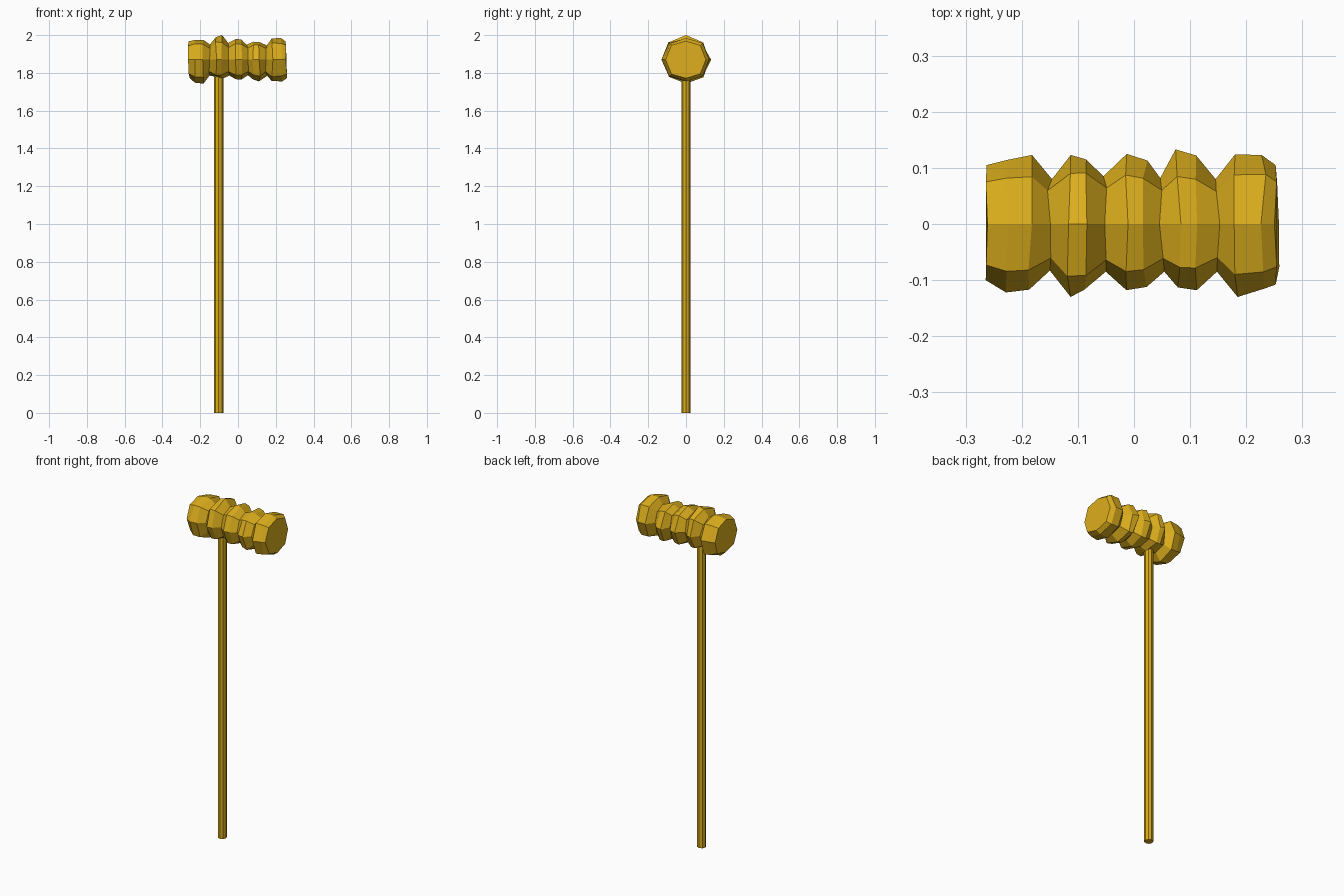
import bpy, bmesh, random
from math import sin, cos, pi

random.seed(4)
SIDES = 8
CENTRE_Z = 1.87

mat = bpy.data.materials.new("golden_wood")
mat.diffuse_color = (0.71, 0.42, 0.012, 1)


def finish(bm, name):
    bmesh.ops.recalc_face_normals(bm, faces=bm.faces)
    me = bpy.data.meshes.new(name)
    bm.to_mesh(me)
    bm.free()
    me.materials.append(mat)
    ob = bpy.data.objects.new(name, me)
    bpy.context.collection.objects.link(ob)
    return ob


# Head rings: x, then reach to the back, top, front and bottom
rings = [
    (-0.26, 0.105, 0.097, 0.100, 0.098),
    (-0.225, 0.115, 0.105, 0.122, 0.122),
    (-0.185, 0.123, 0.104, 0.117, 0.127),
    (-0.15, 0.080, 0.080, 0.083, 0.084),
    (-0.117, 0.123, 0.120, 0.130, 0.092),
    (-0.085, 0.115, 0.130, 0.117, 0.100),
    (-0.05, 0.085, 0.088, 0.085, 0.084),
    (-0.012, 0.125, 0.110, 0.118, 0.103),
    (0.02, 0.113, 0.107, 0.112, 0.106),
    (0.05, 0.082, 0.080, 0.085, 0.082),
    (0.079, 0.133, 0.095, 0.113, 0.105),
    (0.113, 0.122, 0.093, 0.118, 0.115),
    (0.15, 0.080, 0.076, 0.085, 0.085),
    (0.183, 0.124, 0.112, 0.130, 0.113),
    (0.23, 0.123, 0.115, 0.115, 0.115),
    (0.255, 0.105, 0.098, 0.108, 0.098),
]

# Ribbed, roughly hewn head lofted along x
bm = bmesh.new()
loops = []
for x, *reach in rings:
    loop = []
    for i in range(SIDES):
        a = 2 * pi * i / SIDES
        r = reach[i // 2]
        if i % 2:
            r = (r + reach[(i // 2 + 1) % 4]) / 2 * 1.05
        dx = random.uniform(-0.005, 0.005)
        loop.append(bm.verts.new((x + dx, r * cos(a), CENTRE_Z + r * sin(a))))
    loops.append(loop)
for a, b in zip(loops, loops[1:]):
    for i in range(SIDES):
        j = (i + 1) % SIDES
        bm.faces.new((a[i], a[j], b[j], b[i]))
bm.faces.new(loops[0])
bm.faces.new(loops[-1])
finish(bm, "mallet_head")

# Long straight handle, its top buried in the head
bm = bmesh.new()
bmesh.ops.create_cone(bm, cap_ends=True, segments=SIDES, radius1=0.024,
                      radius2=0.024, depth=1.84)
handle = finish(bm, "handle")
handle.location = (-0.102, 0, 0.92)
